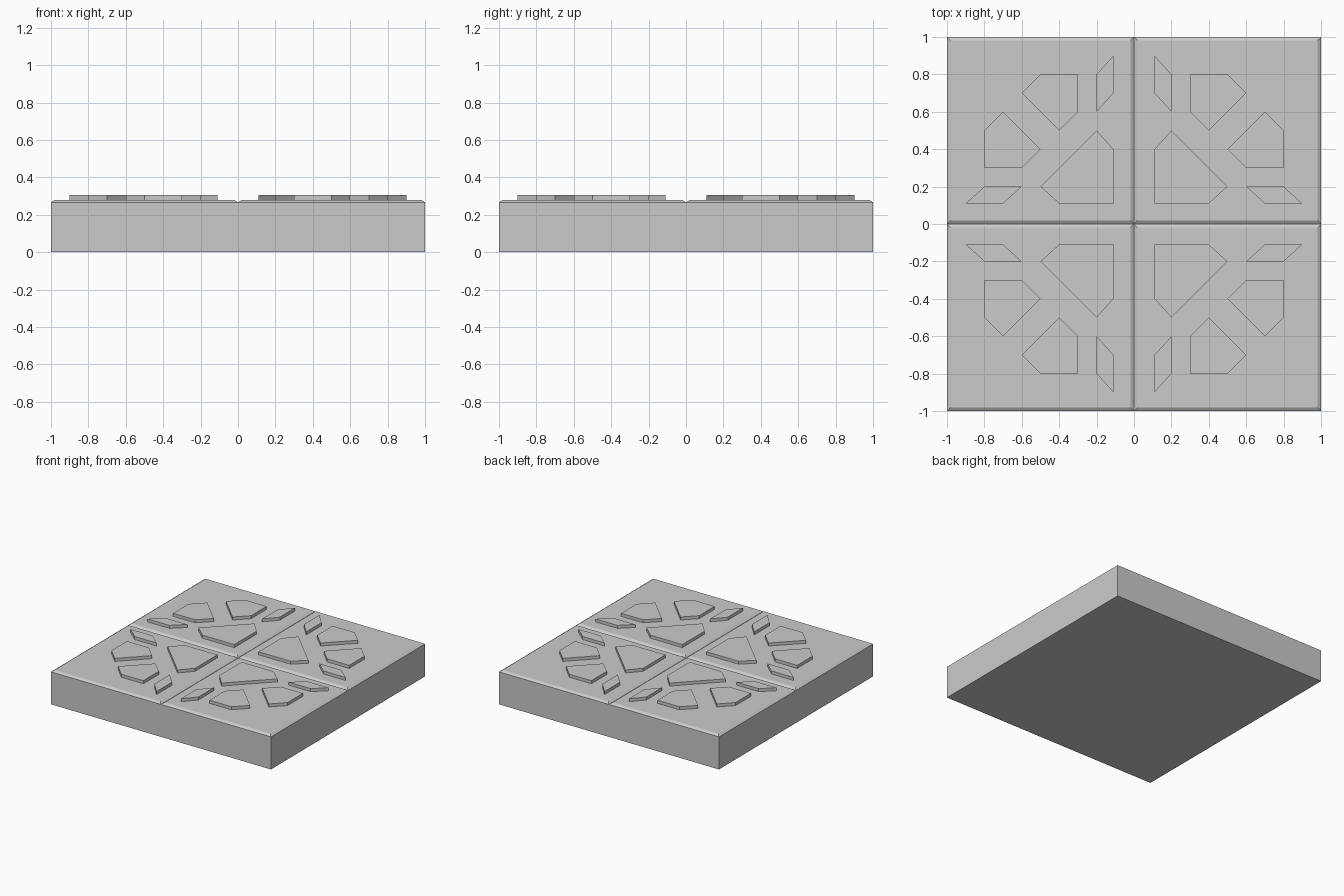
import bpy, bmesh

if "Cube" in bpy.data.objects:
    bpy.data.objects.remove(bpy.data.objects["Cube"])

EDGE_Z, TOP_Z, RELIEF_Z = 0.267, 0.28, 0.305


def add_object(name, bm):
    bmesh.ops.recalc_face_normals(bm, faces=bm.faces)
    mesh = bpy.data.meshes.new(name)
    bm.to_mesh(mesh)
    bm.free()
    obj = bpy.data.objects.new(name, mesh)
    bpy.context.collection.objects.link(obj)
    return obj


# Slab: 2 x 2 grid pulled down to the floor, closed underneath
bm = bmesh.new()
bmesh.ops.create_grid(bm, x_segments=2, y_segments=2, size=1)
bmesh.ops.translate(bm, verts=bm.verts, vec=(0, 0, EDGE_Z))
tiles = bm.faces[:]
rim = [e for e in bm.edges if e.is_boundary]
new = bmesh.ops.extrude_edge_only(bm, edges=rim)["geom"]
for v in new:
    if isinstance(v, bmesh.types.BMVert):
        v.co.z = 0
bmesh.ops.holes_fill(bm, edges=[e for e in bm.edges if e.is_boundary], sides=0)
bmesh.ops.recalc_face_normals(bm, faces=bm.faces)
# Chamfered tile tops leave V grooves between the quarters
bmesh.ops.inset_individual(bm, faces=tiles, thickness=0.02,
                           depth=TOP_Z - EDGE_Z, use_even_offset=True)
add_object("tile_slab", bm)


# Raised relief plates, one quarter drawn and mirrored to the others
heart = [(0.11, 0.11), (0.4, 0.11), (0.5, 0.2), (0.2, 0.5), (0.11, 0.4)]
petal = [(0.3, 0.8), (0.5, 0.8), (0.6, 0.7), (0.4, 0.5), (0.3, 0.6)]
sliver = [(0.11, 0.9), (0.2, 0.8), (0.2, 0.6), (0.11, 0.7)]


def swap(points):
    return [(y, x) for x, y in points]


def relief(name, outlines):
    bm = bmesh.new()
    for points in outlines:
        face = bm.faces.new([bm.verts.new((x, y, TOP_Z)) for x, y in points])
        top = bmesh.ops.extrude_face_region(bm, geom=[face], use_keep_orig=True)["geom"]
        for v in top:
            if isinstance(v, bmesh.types.BMVert):
                v.co.z = RELIEF_Z
    obj = add_object(name, bm)
    mirror = obj.modifiers.new("four_quarters", 'MIRROR')
    mirror.use_axis = (True, True, False)
    mirror.use_mirror_merge = False


relief("center_plates", [heart])
relief("petal_plates", [petal, swap(petal)])
relief("sliver_plates", [sliver, swap(sliver)])
